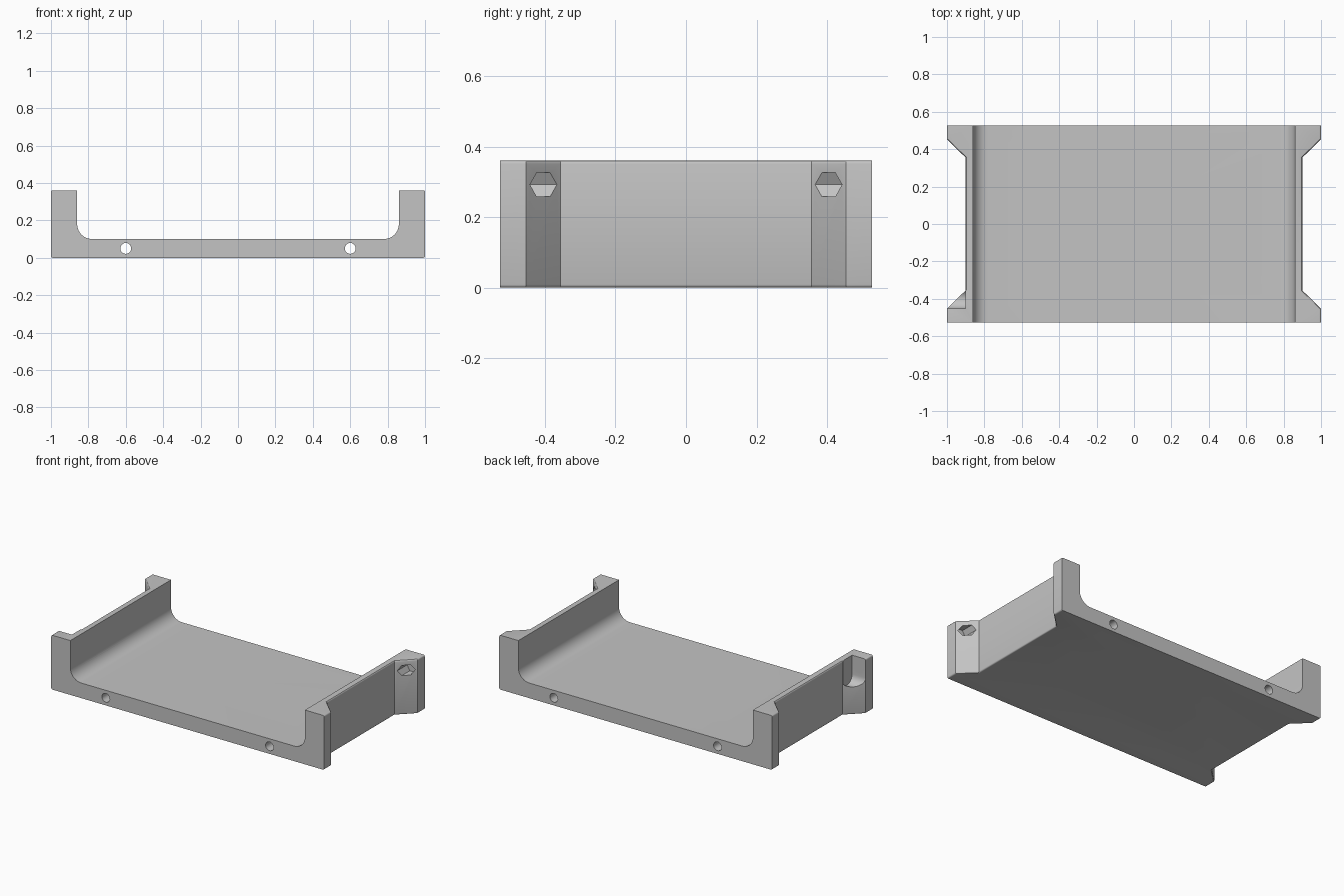
import bpy, bmesh, math
from mathutils import Matrix, Vector

cube = bpy.data.objects.get("Cube")
if cube:
    bpy.data.objects.remove(cube, do_unlink=True)

W, D, H = 1.0, 0.527, 0.36       # half width, half depth, height
WALL_OUT, WALL_IN = 0.9, 0.86    # outer and inner face of the side walls
FLOOR, FILLET = 0.1, 0.08
BOLT_X, BOLT_Z = 0.95, 0.292

grey = bpy.data.materials.new("light grey")
grey.use_nodes = True
colour = (0.55, 0.55, 0.55, 1)
grey.diffuse_color = colour
grey.node_tree.nodes["Principled BSDF"].inputs["Base Color"].default_value = colour


def make_object(name, bm):
    bmesh.ops.recalc_face_normals(bm, faces=bm.faces)
    mesh = bpy.data.meshes.new(name)
    bm.to_mesh(mesh)
    bm.free()
    mesh.materials.append(grey)
    obj = bpy.data.objects.new(name, mesh)
    bpy.context.collection.objects.link(obj)
    return obj


def prism(points, offset):
    """Closed outline swept along an offset."""
    bm = bmesh.new()
    face = bm.faces.new([bm.verts.new(p) for p in points])
    swept = bmesh.ops.extrude_face_region(bm, geom=[face], use_keep_orig=True)
    verts = [v for v in swept["geom"] if isinstance(v, bmesh.types.BMVert)]
    bmesh.ops.translate(bm, verts=verts, vec=offset)
    return bm


def cut(bm):
    """Subtract a shape from the tray."""
    cutter = make_object("cutter", bm)
    cutter.hide_render = True
    mod = tray.modifiers.new("cut", "BOOLEAN")
    mod.operation, mod.solver, mod.object = "DIFFERENCE", "EXACT", cutter
    bpy.ops.object.modifier_apply(modifier=mod.name)
    bpy.data.objects.remove(cutter, do_unlink=True)


def drill(start, end, radius, sides=32):
    """Subtract a round or polygonal hole between two points."""
    start, end = Vector(start), Vector(end)
    axis = end - start
    bm = bmesh.new()
    bmesh.ops.create_cone(bm, cap_ends=True, segments=sides, radius1=radius,
                          radius2=radius, depth=axis.length)
    turn = axis.to_track_quat("Z", "Y").to_matrix().to_4x4()
    if sides == 6:   # corners of the nut pocket point sideways
        turn = turn @ Matrix.Rotation(math.pi / 2, 4, "Z")
    bm.transform(Matrix.Translation((start + end) / 2) @ turn)
    cut(bm)


# Body: plan outline with recessed sides between the corner posts
side = [(W, -D), (W, -0.453), (WALL_OUT, -0.355),
        (WALL_OUT, 0.355), (W, 0.453), (W, D)]
outline = side + [(-x, -y) for x, y in side]
body = prism([(x, y, 0) for x, y in outline], (0, 0, H))
rim = [e for e in body.edges
       if abs(e.verts[0].co.z - e.verts[1].co.z) < 0.001
       and abs(e.verts[0].co.x - e.verts[1].co.x) < 1]
bmesh.ops.bevel(body, geom=rim, offset=0.009, segments=3, profile=0.5,
                affect="EDGES")
tray = make_object("tray_bracket", body)
bpy.context.view_layer.objects.active = tray
tray.select_set(True)

# Channel with filleted lower corners
half = [(WALL_IN, 0.5)]
for i in range(13):
    a = math.pi / 2 * i / 12
    half.append((WALL_IN - FILLET + FILLET * math.cos(a),
                 FLOOR + FILLET - FILLET * math.sin(a)))
channel = half + [(-x, z) for x, z in reversed(half)]
cut(prism([(x, -0.7, z) for x, z in channel], (0, 1.4, 0)))

# Floor holes, counterbored underneath
for x, y in [(-0.2, 0.413), (-0.2, 0.293), (0.34, 0.413), (0.34, 0.293),
             (-0.305, 0.12), (-0.305, -0.12), (0.515, 0.12), (0.515, -0.12)]:
    drill((x, y, -0.1), (x, y, 0.2), 0.029)
    drill((x, y, -0.1), (x, y, 0.035), 0.047)

# Cable slot and holes in one side wall
SLOT_Y, SLOT_Z, SLOT_R = -0.4, 0.235, 0.053
slot = [(SLOT_Y + SLOT_R, 0.5), (SLOT_Y - SLOT_R, 0.5)]
for i in range(17):
    a = math.pi * (1 + i / 16)
    slot.append((SLOT_Y + SLOT_R * math.cos(a), SLOT_Z + SLOT_R * math.sin(a)))
cut(prism([(-1.2, y, z) for y, z in slot], (1.2 - WALL_OUT - 0.0005, 0, 0)))
drill((-1.1, SLOT_Y, SLOT_Z), (-0.7, SLOT_Y, SLOT_Z), 0.051)
for z in (0.175, 0.295):
    drill((-1.1, -0.246, z), (-0.7, -0.246, z), 0.026)

# Lengthwise bolt holes and hexagonal nut pockets in the posts
for s in (-1, 1):
    drill((s * 0.6, -0.7, 0.05), (s * 0.6, 0.7, 0.05), 0.029)
    drill((s * BOLT_X, -0.7, BOLT_Z), (s * BOLT_X, 0.7, BOLT_Z), 0.024)
    for e in (-1, 1):
        drill((s * BOLT_X, e * 0.3, BOLT_Z), (s * BOLT_X, e * 0.47, BOLT_Z),
              0.039, sides=6)

bpy.ops.object.shade_smooth_by_angle(angle=math.radians(30))
